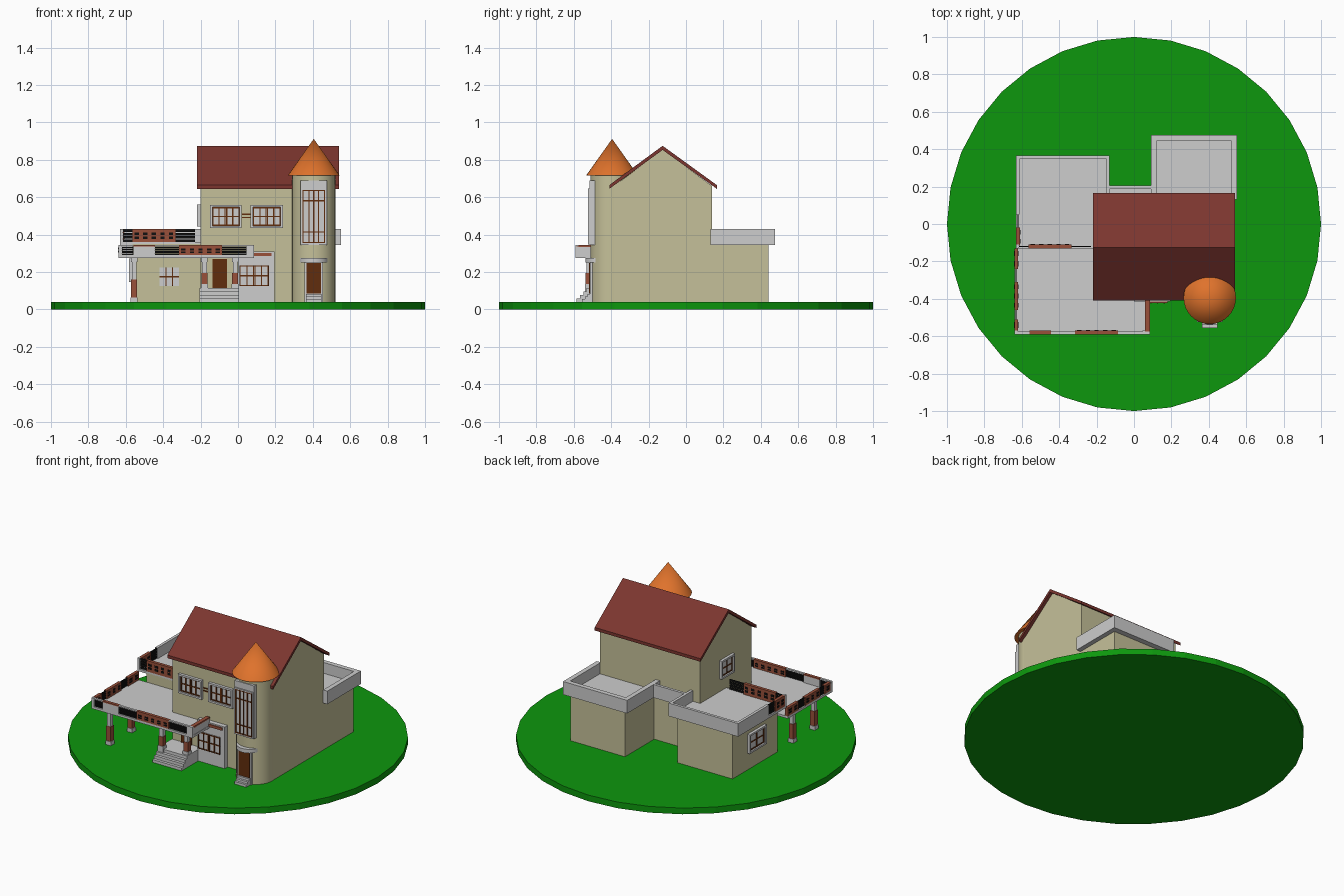
import bpy, bmesh, math
from mathutils import Matrix, Vector

if "Cube" in bpy.data.objects:
    bpy.data.objects.remove(bpy.data.objects["Cube"], do_unlink=True)


def material(name, r, g, b):
    mat = bpy.data.materials.new(name)
    mat.use_nodes = True
    mat.diffuse_color = (r, g, b, 1)
    mat.node_tree.nodes["Principled BSDF"].inputs["Base Color"].default_value = (r, g, b, 1)
    return mat


GRASS = material("grass green", .004, .31, .004)
CREAM = material("cream plaster", .56, .53, .32)
GRAY = material("pale gray", .61, .61, .61)
RED = material("roof red brown", .2, .036, .028)
ORANGE = material("orange tile", .74, .17, .025)
WOOD = material("dark wood", .12, .026, .004)
BRICK = material("terracotta", .32, .08, .042)
BLACK = material("black iron", .005, .005, .005)

GROUND, DECK, TERRACE, PARAPET = .04, .29, .36, .43


def finish(name, mat, bm):
    bmesh.ops.recalc_face_normals(bm, faces=bm.faces)
    mesh = bpy.data.meshes.new(name)
    bm.to_mesh(mesh)
    bm.free()
    mesh.materials.append(mat)
    obj = bpy.data.objects.new(name, mesh)
    bpy.context.collection.objects.link(obj)
    return obj


def blocks(name, mat, corners):
    """One object made of boxes, each given by two opposite corners."""
    bm = bmesh.new()
    for low, high in corners:
        a, b = Vector(low), Vector(high)
        size = [abs(v) for v in b - a]
        place = Matrix.Translation((a + b) / 2) @ Matrix.Diagonal((*size, 1))
        bmesh.ops.create_cube(bm, size=1, matrix=place)
    return finish(name, mat, bm)


def prism(name, mat, profile, x0, x1):
    """A y-z profile pushed along x."""
    bm = bmesh.new()
    face = bm.faces.new([bm.verts.new((x0, y, z)) for y, z in profile])
    grown = bmesh.ops.extrude_face_region(bm, geom=[face])["geom"]
    bmesh.ops.translate(bm, vec=(x1 - x0, 0, 0),
                        verts=[v for v in grown if isinstance(v, bmesh.types.BMVert)])
    return finish(name, mat, bm)


def round_part(name, mat, x, y, z0, z1, radius, top, smooth=True, sides=32):
    bm = bmesh.new()
    bmesh.ops.create_cone(bm, cap_ends=True, segments=sides, radius1=radius, radius2=top,
                          depth=z1 - z0, matrix=Matrix.Translation((x, y, (z0 + z1) / 2)))
    obj = finish(name, mat, bm)
    if smooth:
        bpy.ops.object.select_all(action="DESELECT")
        obj.select_set(True)
        bpy.context.view_layer.objects.active = obj
        bpy.ops.object.shade_smooth_by_angle(angle=math.radians(40))
    return obj


# Wall planes: map (along, outward, height) to a point
def front(y):
    return lambda u, d, z: (u, y - d, z)


def side(x):
    return lambda u, d, z: (x - d, u, z)


def window(name, wall, u0, u1, z0, z1, columns, rows, frame=.012, proud=.018):
    """Gray surround, pale glass and wooden glazing bars."""
    if frame:
        f = frame
        blocks(name + " surround", GRAY, [
            (wall(u0 - f, -.01, z0 - f), wall(u1 + f, proud, z0)),
            (wall(u0 - f, -.01, z1), wall(u1 + f, proud, z1 + f)),
            (wall(u0 - f, -.01, z0), wall(u0, proud, z1)),
            (wall(u1, -.01, z0), wall(u1 + f, proud, z1))])
    blocks(name + " glass", GRAY, [(wall(u0, -.01, z0), wall(u1, .004, z1))])
    t, bars = .003, []
    for c in columns:
        u = u0 + t + (u1 - u0 - 2 * t) * c
        bars.append((wall(u - t, 0, z0), wall(u + t, .009, z1)))
    for r in rows:
        z = z0 + t + (z1 - z0 - 2 * t) * r
        bars.append((wall(u0, 0, z - t), wall(u1, .008, z + t)))
    blocks(name + " bars", WOOD, bars)


def rail(name, wall, z0, z1, grilles=(), bricks=(), posts=()):
    """Iron grilles, slotted brick panels and plain gray posts along a terrace edge."""
    h = z1 - z0
    iron = [(wall(a, -.013, z0 + h * (k + .1) / 4), wall(b, -.007, z0 + h * (k + .85) / 4))
            for a, b in grilles for k in range(4)]
    for a, b in bricks:
        count = max(1, round((b - a) / .05))
        step = (b - a) / count
        for k in range(count):
            left = a + step * (k + .25)
            for level in (.25, .55):
                iron.append((wall(left, -.022, z0 + h * level),
                             wall(left + step * .5, .002, z0 + h * (level + .2))))
    blocks(name + " iron", BLACK, iron)
    blocks(name + " brick", BRICK, [(wall(a, -.02, z0), wall(b, 0, z1)) for a, b in bricks])
    if posts:
        blocks(name + " posts", GRAY, [(wall(a, -.02, z0), wall(b, 0, z1)) for a, b in posts])


# Lawn
round_part("lawn", GRASS, 0, 0, 0, GROUND, 1, 1, smooth=False)

# Main house with gabled roof
prism("main walls", CREAM, [(-.385, GROUND), (.14, GROUND), (.14, .66), (-.125, .855), (-.385, .66)],
      -.2, .52)
prism("main roof", RED, [(-.41, .645), (-.41, .665), (-.125, .875), (.165, .665), (.165, .645), (-.125, .853)],
      -.22, .54)

# Rear wings and their flat terraces
blocks("wing walls", CREAM, [((.13, .1, GROUND), (.52, .44, .35)),
                             ((-.565, -.13, GROUND), (-.17, .33, .35))])
blocks("terrace floors", GRAY, [((.09, .14, .345), (.55, .475, TERRACE)),
                                ((-.13, .1, .345), (.09, .205, TERRACE)),
                                ((-.63, -.13, .345), (-.13, .365, TERRACE))])


def parapet(name, x0, x1, y0, y1, t):
    blocks(name, GRAY, [((x0, y0, .345), (x0 + t, y1, PARAPET)),
                        ((x1 - t, y0, .345), (x1, y1, PARAPET)),
                        ((x0, y1 - t, .345), (x1, y1, PARAPET))])


parapet("right wing parapet", .09, .55, .13, .475, .03)
parapet("left wing parapet", -.63, -.13, .05, .365, .018)
blocks("link parapet", GRAY, [((-.13, .187, .345), (.09, .205, PARAPET))])

# Upper terrace railings
rail("upper front rail", front(-.13), TERRACE, PARAPET,
     grilles=[(-.615, -.565), (-.335, -.23)], bricks=[(-.565, -.335)], posts=[(-.63, -.615)])
rail("upper side rail", side(-.63), TERRACE, PARAPET, grilles=[(-.02, .05)], bricks=[(-.115, -.02)])

# Porch deck with railings
blocks("porch deck", GRAY, [((-.64, -.59, .275), (.085, -.13, DECK)),
                            ((-.2, -.385, .275), (.085, -.38, DECK))])
RAIL_TOP = .345
rail("porch front rail", front(-.59), DECK, RAIL_TOP - .008,
     grilles=[(-.62, -.56), (-.445, -.315), (-.085, .045)], bricks=[(-.315, -.085)],
     posts=[(-.64, -.62), (-.56, -.445), (.045, .085)])
blocks("porch front caps", BRICK, [((-.56, -.59, .337), (-.445, -.57, RAIL_TOP)),
                                   ((-.315, -.59, .337), (-.085, -.57, RAIL_TOP))])
blocks("porch top rail", GRAY, [((a, -.59, .337), (b, -.575, RAIL_TOP))
                                for a, b in ((-.64, -.56), (-.445, -.315), (-.085, .085))])
rail("porch left rail", side(-.64), DECK, RAIL_TOP,
     grilles=[(-.51, -.46), (-.31, -.24)], bricks=[(-.57, -.51), (-.46, -.31), (-.24, -.13)])
blocks("porch right rail", GRAY, [((.063, -.585, DECK), (.083, -.41, .335))])
blocks("porch right cap", BRICK, [((.06, -.585, .335), (.085, -.41, RAIL_TOP))])

# Porch pillars: gray shaft, wider brick band and capital
for label, x, y, low, high in (("outer front", -.555, -.52, .065, .16), ("outer rear", -.555, -.3, .065, .16),
                               ("step left", -.18, -.52, .135, .195), ("step right", -.015, -.5, .135, .195)):
    def ring(half, z0, z1):
        return (x - half, y - half, z0), (x + half, y + half, z1)
    blocks(label + " pillar", GRAY, [ring(.013, GROUND, .28), ring(.019, GROUND, low), ring(.018, .255, .28)])
    blocks(label + " pillar band", BRICK, [ring(.016, low, high)])

# Entrance platform and steps
blocks("entrance steps", GRAY, [((-.205, -.585 + .018 * k, GROUND), (.005, -.385, .058 + .019 * k))
                                for k in range(4)])
blocks("entrance door", WOOD, [((-.135, -.392, .115), (-.06, -.38, .27))])

# Ground floor bay
blocks("bay panel", GRAY, [((.0, -.415, GROUND), (.195, -.38, .31))])
blocks("bay brick cap", BRICK, [((.08, -.422, .285), (.18, -.41, .302))])

# Windows
SASHES, MIDDLE = (0, .24, .47, .53, .76, 1), (0, .5, 1)
window("bay window", front(-.415), .008, .165, .125, .235, SASHES, MIDDLE, frame=0)
window("upper left window", front(-.385), -.137, .008, .447, .547, SASHES, MIDDLE)
window("upper right window", front(-.385), .08, .228, .447, .547, SASHES, MIDDLE)
window("porch window", front(-.13), -.42, -.315, .125, .225, (.33, .67), (.5,), frame=0)
window("gable window", side(-.2), -.18, -.07, .455, .55, MIDDLE, MIDDLE)
window("wing window", side(-.565), .015, .165, .16, .26, MIDDLE, MIDDLE)
blocks("window link bars", WOOD, [((.022, -.391, z), (.068, -.38, z + .006)) for z in (.488, .506)])

# Corner tower
TX, TY = .405, -.395
round_part("tower", CREAM, TX, TY, GROUND, .72, .116, .116)
round_part("tower roof", ORANGE, TX, TY, .715, .912, .14, 0)
blocks("tower window box", GRAY, [((TX - .07, -.515, .345), (TX + .07, -.44, .69))])
window("tower window", front(-.515), TX - .06, TX + .06, .355, .64, (0, .27, .5, .73, 1), (0, .2, .8, 1),
       frame=.008, proud=.008)
round_part("tower door canopy", GRAY, TX, -.46, .25, .275, .078, .078)
blocks("tower door frame", GRAY, [((TX - .05, -.512, GROUND), (TX + .05, -.44, .25))])
blocks("tower door", WOOD, [((TX - .04, -.518, .085), (TX + .04, -.44, .248))])
blocks("tower steps", GRAY, [((TX - .042, -.555 + .014 * k, GROUND), (TX + .042, -.45, .056 + .014 * k))
                             for k in range(3)])
